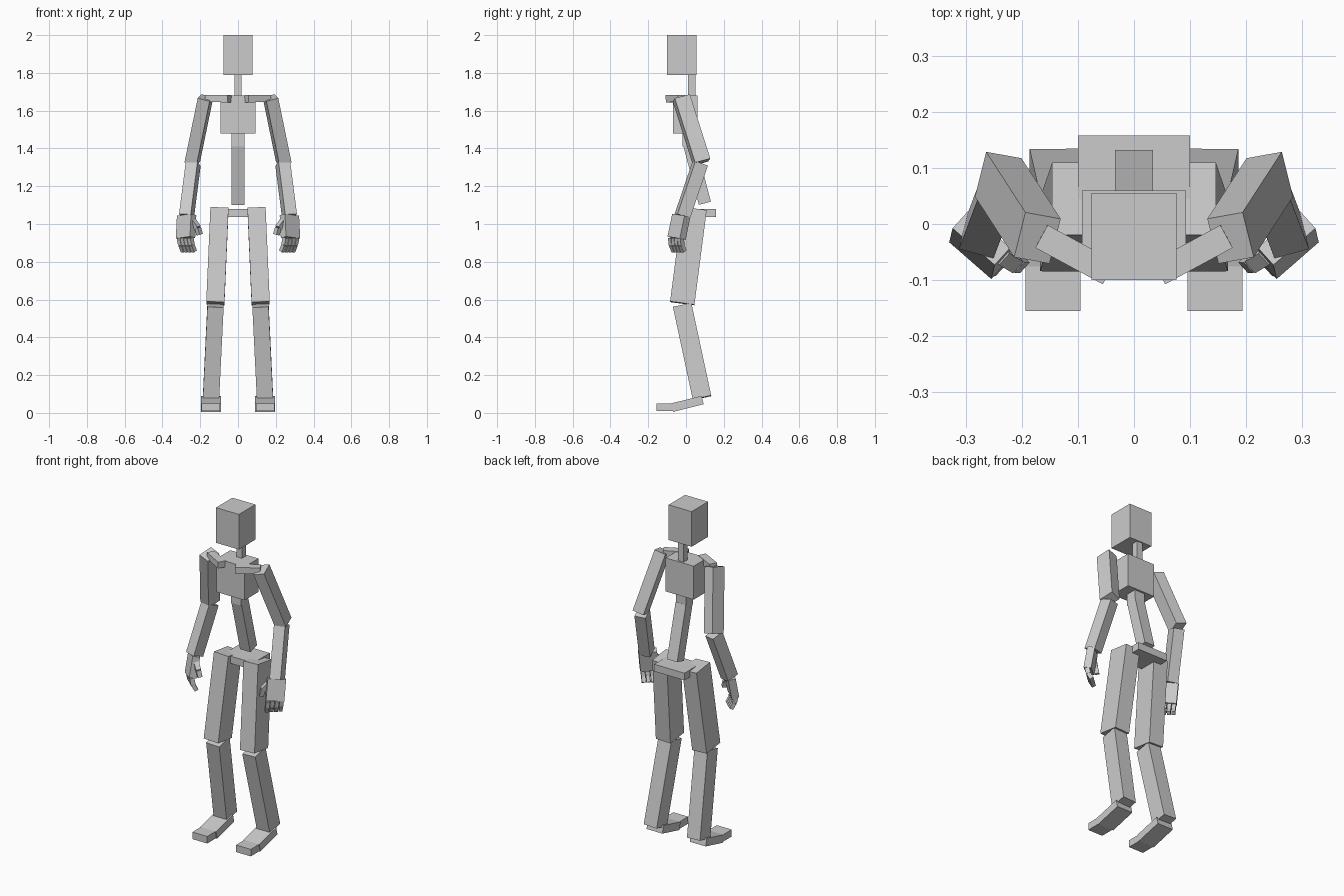
import bpy
import bmesh
from mathutils import Vector, Matrix

cube = bpy.data.objects.get("Cube")
if cube:
    bpy.data.objects.remove(cube, do_unlink=True)

grey = bpy.data.materials.new("light_grey")
grey.use_nodes = True
colour = (0.6, 0.6, 0.6, 1.0)
grey.diffuse_color = colour
grey.node_tree.nodes["Principled BSDF"].inputs["Base Color"].default_value = colour


def limb(name, start, end, width, depth, side=(1, 0, 0)):
    """Box running from start to end; its width lies along the side direction."""
    start, end = Vector(start), Vector(end)
    axis = (end - start).normalized()
    across = Vector(side)
    across = (across - axis * across.dot(axis)).normalized()
    out = axis.cross(across)
    frame = Matrix((across, out, axis)).transposed().to_4x4()
    size = Matrix.Diagonal((width, depth, (end - start).length, 1))
    bm = bmesh.new()
    bmesh.ops.create_cube(bm, size=1, matrix=Matrix.Translation((start + end) / 2) @ frame @ size)
    bmesh.ops.recalc_face_normals(bm, faces=bm.faces)
    mesh = bpy.data.meshes.new(name)
    bm.to_mesh(mesh)
    bm.free()
    mesh.materials.append(grey)
    obj = bpy.data.objects.new(name, mesh)
    bpy.context.collection.objects.link(obj)
    return obj


# Head, neck and trunk
limb("head", (0, -0.022, 1.79), (0, -0.022, 2.0), 0.152, 0.155)
limb("neck", (0, 0.03, 1.64), (0, 0.03, 1.79), 0.038, 0.038)
limb("chest", (0, -0.005, 1.48), (0, -0.005, 1.68), 0.185, 0.13)
limb("upper_spine", (0, 0.015, 1.41), (0, 0.015, 1.48), 0.068, 0.066)
limb("lower_spine", (0, 0.018, 1.42), (0, 0.1, 1.11), 0.068, 0.066)
limb("pelvis", (0, 0.08, 1.037), (0, 0.08, 1.08), 0.2, 0.155)

for label, s in (("left", 1), ("right", -1)):
    def part(name, start, end, width, depth, side=(1, 0, 0)):
        flip = Vector((s, 1, 1))
        return limb(f"{label}_{name}", Vector(start) * flip, Vector(end) * flip,
                    width, depth, Vector(side) * flip)

    # Leg
    part("thigh", (0.098, 0.045, 1.08), (0.12, -0.02, 0.58), 0.096, 0.13)
    part("shin", (0.119, -0.02, 0.57), (0.143, 0.085, 0.08), 0.086, 0.1)
    part("foot", (0.143, 0.088, 0.068), (0.143, -0.073, 0.028), 0.105, 0.046)
    part("toes", (0.144, -0.07, 0.03), (0.144, -0.155, 0.03), 0.098, 0.042)

    # Shoulder and arm
    part("collarbone", (0.045, -0.087, 1.663), (0.165, -0.022, 1.665), 0.046, 0.038, (-0.5, 1, 0))
    part("upper_arm", (0.172, -0.025, 1.668), (0.242, 0.083, 1.328), 0.066, 0.085, (1, 0.25, 0))
    part("forearm", (0.237, 0.075, 1.32), (0.273, -0.02, 1.04), 0.064, 0.072, (1, 0.25, 0))

    # Hand, with curled fingers set out across its width
    spread = Vector((0.74, 0.67, 0))
    part("palm", (0.272, -0.025, 1.045), (0.278, -0.05, 0.925), 0.1, 0.042, spread)
    for i in range(4):
        shift = spread * (i - 1.5) * 0.025
        knuckle = Vector((0.28, -0.053, 0.927)) + shift
        middle = Vector((0.273, -0.05, 0.888)) + shift
        tip = Vector((0.26, -0.037, 0.855)) + shift
        part(f"finger_base_{i + 1}", knuckle, middle, 0.022, 0.026, spread)
        part(f"finger_tip_{i + 1}", middle, tip, 0.021, 0.023, spread)
    part("thumb_base", (0.238, -0.055, 1.015), (0.213, -0.07, 0.98), 0.026, 0.028, spread)
    part("thumb_tip", (0.213, -0.07, 0.98), (0.203, -0.07, 0.943), 0.024, 0.026, spread)
